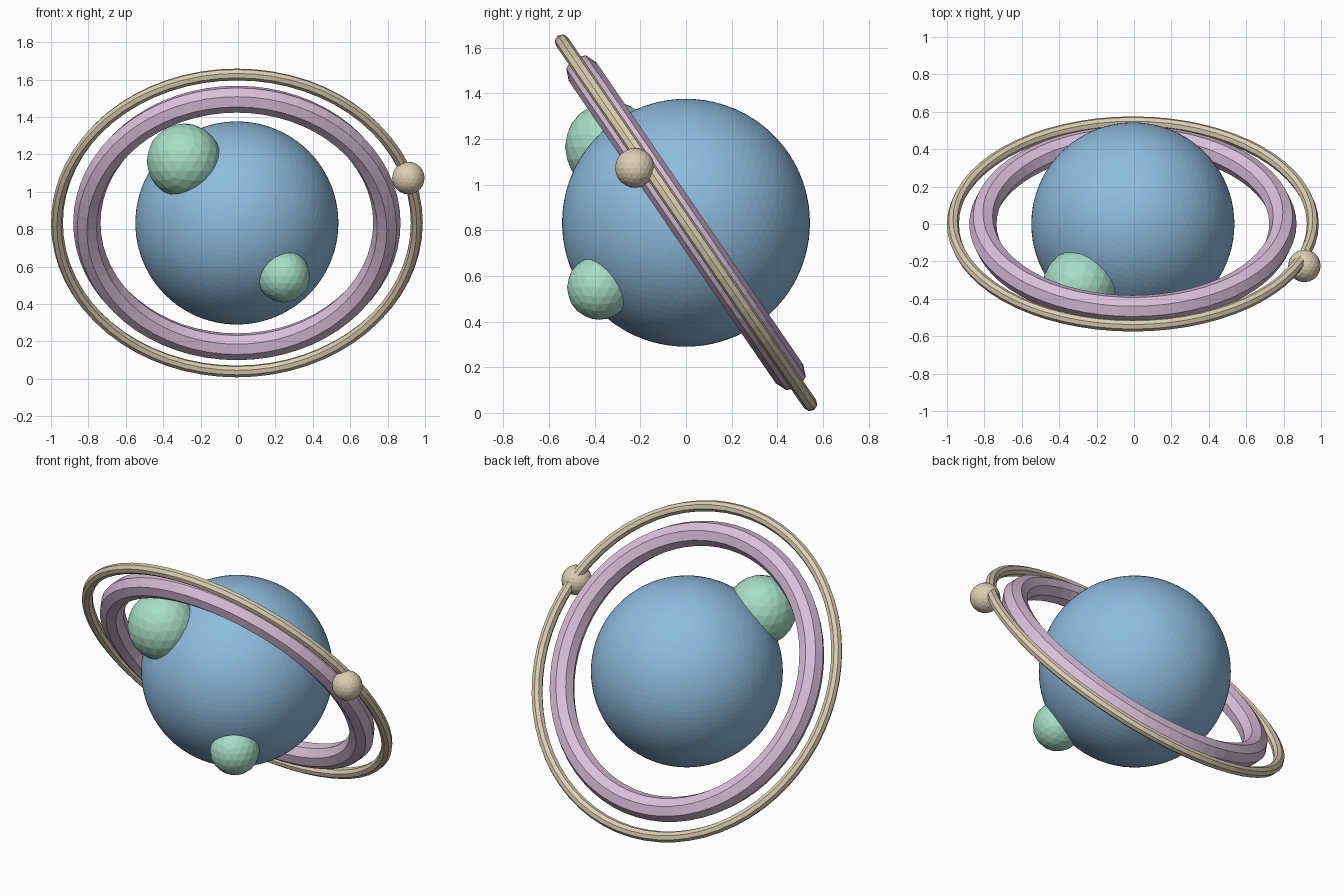
import bpy
from math import radians
from mathutils import Vector

cube = bpy.data.objects.get("Cube")
if cube:
    bpy.data.objects.remove(cube, do_unlink=True)


def material(name, rgb):
    mat = bpy.data.materials.new(name)
    mat.use_nodes = True
    mat.diffuse_color = (*rgb, 1)
    bsdf = next(n for n in mat.node_tree.nodes if n.type == "BSDF_PRINCIPLED")
    bsdf.inputs["Base Color"].default_value = (*rgb, 1)
    return mat


blue = material("ocean blue", (0.27, 0.50, 0.73))
green = material("mint green", (0.38, 0.73, 0.56))
pink = material("pale lilac", (0.70, 0.52, 0.70))
sand = material("warm sand", (0.72, 0.62, 0.44))

CENTRE = Vector((-0.006, 0, 0.833))
TILT = radians(-55.6)


def finish(name, mat):
    obj = bpy.context.object
    obj.name = name
    obj.data.materials.append(mat)
    return obj


def ball(name, offset, radius, detail, mat):
    bpy.ops.mesh.primitive_ico_sphere_add(
        subdivisions=detail, radius=radius, location=CENTRE + Vector(offset))
    return finish(name, mat)


def ring(name, radius, thickness, sides, mat):
    bpy.ops.mesh.primitive_torus_add(
        major_radius=radius, minor_radius=thickness, major_segments=64,
        minor_segments=sides, location=CENTRE, rotation=(TILT, 0, 0))
    return finish(name, mat)


# Planet and the two land masses bulging from its front
ball("planet", (0, 0, 0), 0.543, 5, blue)
ball("upper_land", (-0.282, -0.33, 0.332), 0.2, 3, green)
ball("lower_land", (0.25, -0.38, -0.284), 0.141, 3, green)

# Tilted rings sharing one plane
ring("inner_ring", 0.802, 0.073, 8, pink)
ring("outer_ring", 0.962, 0.032, 8, sand)

# Small moon riding on the outer ring
ball("moon", (0.917, -0.224, 0.24), 0.087, 3, sand)
